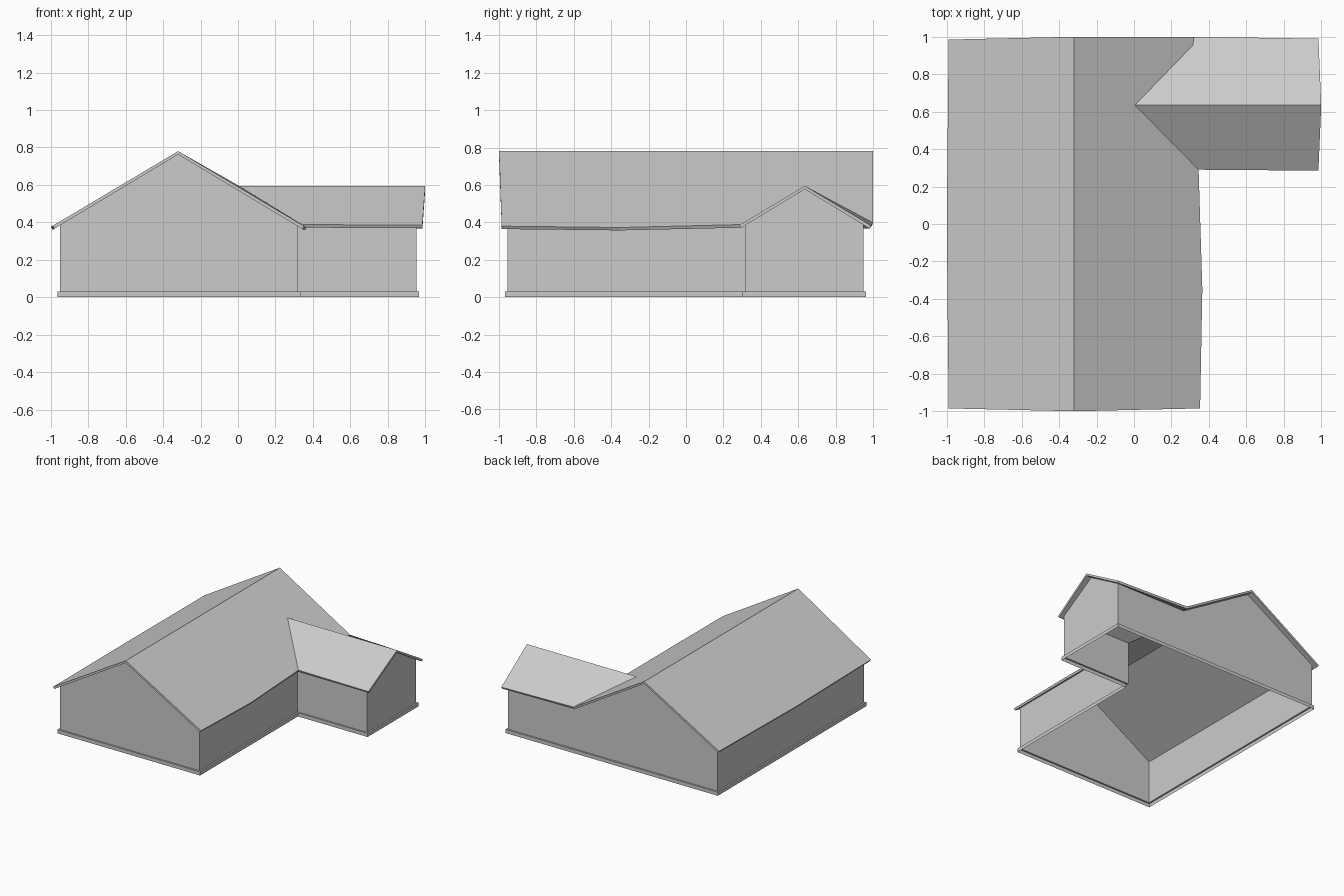
import bpy
import bmesh
from mathutils import Vector

if "Cube" in bpy.data.objects:
    bpy.data.objects.remove(bpy.data.objects["Cube"], do_unlink=True)

# One plain material for the whole house
grey = bpy.data.materials.new("light_grey")
grey.use_nodes = True
grey.diffuse_color = (0.6, 0.6, 0.6, 1)
grey.node_tree.nodes["Principled BSDF"].inputs["Base Color"].default_value = (0.6, 0.6, 0.6, 1)

MAIN_RIDGE = -0.32   # x of the main ridge
WING_RIDGE = 0.635   # y of the wing ridge
ROOF = 0.018
PLINTH_TOP = 0.03
PLINTH_OUT = 0.013


def roof_height(x, y):
    """Top of the two crossing gable roofs."""
    main = 0.78 - 0.595 * abs(x - MAIN_RIDGE)
    wing = 0.595 - 0.6 * abs(y - WING_RIDGE)
    return max(main, wing) if x >= 0 else main


def add_mesh(name, verts, faces):
    mesh = bpy.data.meshes.new(name)
    mesh.from_pydata(verts, [], faces)
    mesh.materials.append(grey)
    obj = bpy.data.objects.new(name, mesh)
    bpy.context.collection.objects.link(obj)
    return obj


def add_bands(name, rows):
    """Join closed rows of points, bottom to top, into bands of quads."""
    n = len(rows[0])
    verts = [p for row in rows for p in row]
    faces = [(r * n + i, r * n + (i + 1) % n, (r + 1) * n + (i + 1) % n, (r + 1) * n + i)
             for r in range(len(rows) - 1) for i in range(n)]
    return add_mesh(name, verts, faces)


def offset_outline(points, distance):
    """Push a counterclockwise, square-cornered outline outward."""
    result = []
    for i, p in enumerate(points):
        p = Vector(p)
        a = (p - Vector(points[i - 1])).normalized()
        b = (Vector(points[(i + 1) % len(points)]) - p).normalized()
        push = a if (a - b).length < 0.01 else a + b
        result.append((p.x + push.y * distance, p.y - push.x * distance))
    return result


# Walls, following the L-shaped plan up to the roof underside
plan = [(-0.95, -0.955), (MAIN_RIDGE, -0.955), (0.32, -0.955), (0.32, 0.315),
        (0.953, 0.315), (0.953, WING_RIDGE), (0.953, 0.95), (0.32, 0.95),
        (MAIN_RIDGE, 0.95), (-0.95, 0.95)]
wall_base = [(x, y, PLINTH_TOP) for x, y in plan]
wall_top = [(x, y, roof_height(x, y) - ROOF) for x, y in plan]
add_bands("walls", [wall_base, wall_top])

# Plinth with a narrow ledge, open underneath
outer = offset_outline(plan, PLINTH_OUT)
add_bands("plinth", [[(x, y, 0) for x, y in outer],
                     [(x, y, PLINTH_TOP) for x, y in outer],
                     wall_base])

# Roof: four slopes with slightly bowed eaves
spots = {
    "ridge_front": (MAIN_RIDGE, -1.0), "ridge_back": (MAIN_RIDGE, 1.0),
    "left_front": (-0.99, -0.985), "left_mid": (-1.0, 0), "left_back": (-0.99, 0.985),
    "right_front": (0.353, -0.985), "right_mid": (0.365, -0.35),
    "valley_front": (0.345, 0.29), "junction": (0.005, WING_RIDGE),
    "valley_back": (0.315, 0.955), "valley_end": (0.32, 1.0),
    "wing_front": (0.985, 0.285), "wing_peak": (1.0, WING_RIDGE), "wing_back": (0.985, 0.99),
}
slopes = [
    "ridge_front ridge_back left_back left_mid left_front",
    "ridge_front right_front right_mid valley_front junction valley_back valley_end ridge_back",
    "junction valley_front wing_front wing_peak",
    "junction wing_peak wing_back valley_end valley_back",
]
names = list(spots)
roof = add_mesh("roof", [(x, y, roof_height(x, y)) for x, y in spots.values()],
                [[names.index(n) for n in s.split()] for s in slopes])
bm = bmesh.new()
bm.from_mesh(roof.data)
bm.normal_update()
bmesh.ops.reverse_faces(bm, faces=[f for f in bm.faces if f.normal.z < 0])
bm.to_mesh(roof.data)
bm.free()
thick = roof.modifiers.new("thickness", "SOLIDIFY")
thick.thickness = ROOF
thick.offset = -1
